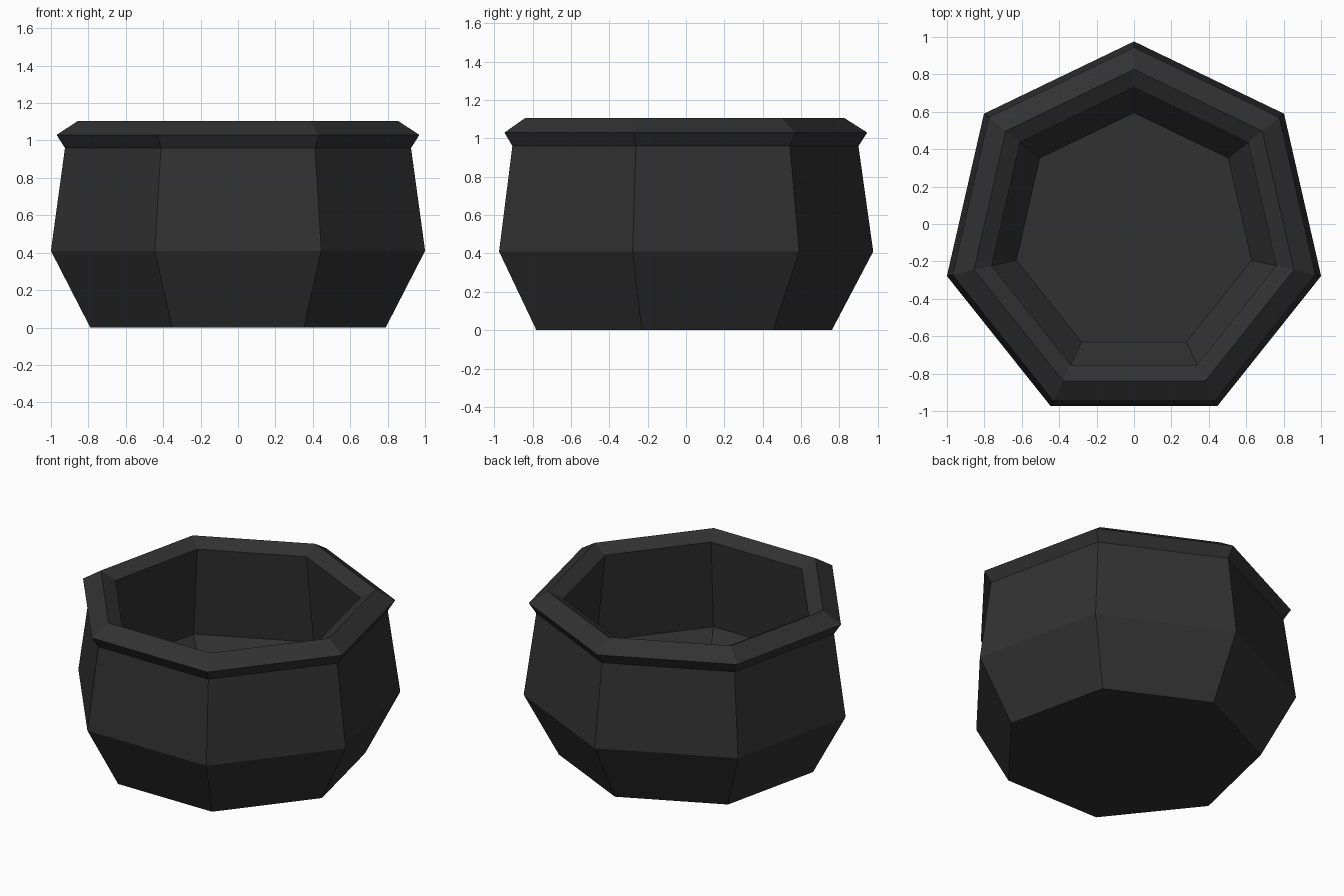
import bpy
import bmesh
from math import cos, sin, pi

cube = bpy.data.objects.get("Cube")
if cube:
    bpy.data.objects.remove(cube, do_unlink=True)

SIDES = 7
CENTRE_Y = -0.05

# One dark iron colour for the whole pot
iron = bpy.data.materials.new("dark_iron")
iron.use_nodes = True
colour = (0.031, 0.031, 0.031, 1)
iron.diffuse_color = colour
iron.node_tree.nodes["Principled BSDF"].inputs["Base Color"].default_value = colour

# Wall section as (radius, height): outside base up to the rim, then inside down to the floor
profile = [
    (0.81, 0), (1.026, 0.41), (0.949, 0.96),   # base, belly, neck
    (0.995, 1.03), (0.877, 1.105),             # flared rim
    (0.78, 1.055), (0.86, 0.445), (0.645, 0.17),  # inner lip, inner belly, floor
]


def lathe(name, section, material):
    """Turn a section into a closed, flat-faced vessel."""
    bm = bmesh.new()
    rings = []
    for radius, height in section:
        angles = [pi / 2 + 2 * pi * k / SIDES for k in range(SIDES)]
        rings.append([bm.verts.new((radius * cos(a), CENTRE_Y + radius * sin(a), height))
                      for a in angles])
    for low, high in zip(rings, rings[1:]):
        for k in range(SIDES):
            n = (k + 1) % SIDES
            bm.faces.new((low[k], low[n], high[n], high[k]))
    # Underside and inner floor
    bm.faces.new(rings[0][::-1])
    bm.faces.new(rings[-1])
    bmesh.ops.recalc_face_normals(bm, faces=bm.faces[:])
    mesh = bpy.data.meshes.new(name)
    bm.to_mesh(mesh)
    bm.free()
    mesh.materials.append(material)
    obj = bpy.data.objects.new(name, mesh)
    bpy.context.collection.objects.link(obj)
    return obj


lathe("pot", profile, iron)
